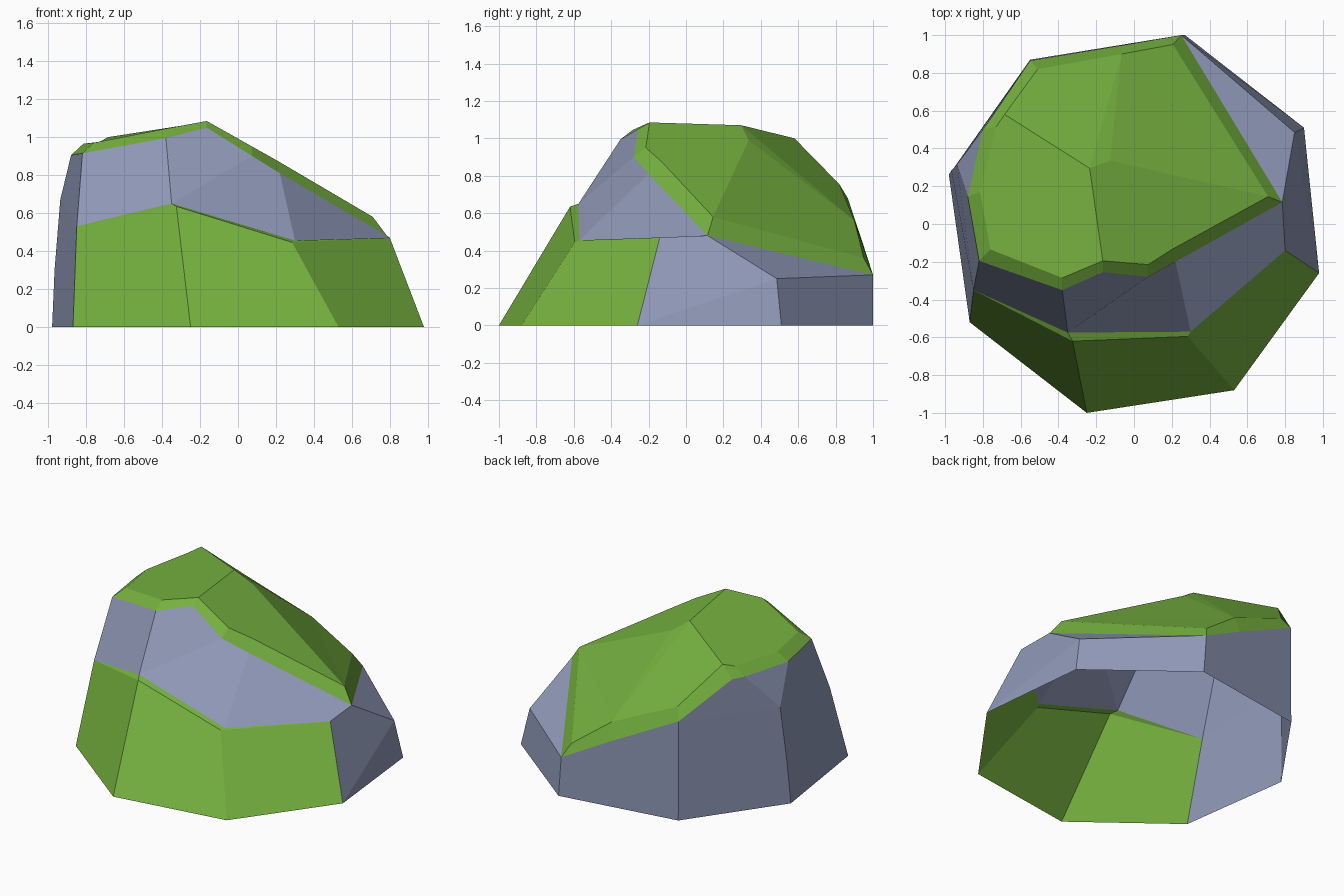
import bpy
import bmesh
from mathutils import Vector

if "Cube" in bpy.data.objects:
    bpy.data.objects.remove(bpy.data.objects["Cube"], do_unlink=True)


def make_material(name, rgb):
    material = bpy.data.materials.new(name)
    material.use_nodes = True
    colour = (*rgb, 1)
    material.diffuse_color = colour
    material.node_tree.nodes["Principled BSDF"].inputs["Base Color"].default_value = colour
    return material


def build_shell(name, material, polygons):
    """Weld flat polygons into one shell whose faces point away from the core."""
    core = Vector((0, 0, 0.3))
    bm = bmesh.new()
    for polygon in polygons:
        bm.faces.new([bm.verts.new(point) for point in polygon])
    bmesh.ops.remove_doubles(bm, verts=bm.verts, dist=0.001)
    for face in bm.faces:
        face.normal_update()
        if face.normal.dot(face.calc_center_median() - core) < 0:
            face.normal_flip()
    mesh = bpy.data.meshes.new(name)
    bm.to_mesh(mesh)
    bm.free()
    mesh.materials.append(material)
    shell = bpy.data.objects.new(name, mesh)
    bpy.context.collection.objects.link(shell)
    return shell


def loft(lower, upper, closed=False):
    """Quads between two matching outlines."""
    pairs = list(zip(lower, upper))
    following = pairs[1:] + pairs[:1] if closed else pairs[1:]
    return [(a, c, d, b) for (a, b), (c, d) in zip(pairs, following)]


grass = make_material("grass green", (0.18, 0.44, 0.05))
stone = make_material("blue grey stone", (0.28, 0.32, 0.48))

# Ground outline, eight corners starting at the front on the model's right
ground = [(x, y, 0) for x, y in (
    (-.87, -.52), (-.25, -1), (.53, -.88), (.98, -.26),
    (.9, .51), (.27, 1), (-.55, .87), (-.98, .26))]
g_front_r, g_front, g_front_l, g_left, g_back_l, g_back, g_back_r, g_right = ground

# Front grass skirt: outer lip and the inner line where it meets the stone
skirt_r, skirt_l = (-.85, -.35, .53), (.8, -.14, .47)
lip_a, lip_b = (-.325, -.62, .635), (.285, -.595, .445)
seat_a, seat_b = (-.35, -.575, .65), (.3, -.57, .455)
lip = [skirt_r, lip_a, lip_b, skirt_l]
seat = [skirt_r, seat_a, seat_b, skirt_l]
skirt = loft(ground[:4], lip)
skirt += [(skirt_r, lip_a, seat_a), (lip_a, lip_b, seat_b, seat_a),
          (lip_b, skirt_l, seat_b)]
build_shell("grass_skirt", grass, skirt)

# Grass cap: matching lower hem and upper rim, starting at the back right
hem = [(-.75, .57, .91), (-.8, .5, .915), (-.88, .145, .905), (-.82, -.195, .915),
       (-.38, -.35, .995), (-.165, -.255, 1.05), (.075, -.28, .9), (.22, -.2, .81),
       (.785, .115, .48), (.25, 1, .27), (-.07, .945, .44), (-.55, .865, .68)]
rim = [(-.685, .58, 1), (-.73, .515, .975), (-.815, .17, .965), (-.76, -.135, .97),
       (-.38, -.285, 1.045), (-.165, -.195, 1.085), (.075, -.215, .95), (.2, -.135, .88),
       (.71, .145, .58), (.206, .95, .36), (-.065, .9, .56), (-.51, .82, .755)]
crest, shoulder = (-.235, .295, 1.07), (-.127, .335, .99)
(r_back, r_back2, r_side, r_side2, r_front, r_peak,
 r_fall, r_fall2, r_low, r_tail, r_tail2, r_corner) = rim

cap = loft(hem, rim, closed=True)
cap += [
    (r_back, r_back2, r_side, r_side2, r_front, r_peak, crest),
    (r_peak, r_fall, r_fall2, r_low, shoulder, crest),
    (shoulder, r_low, r_tail2),
    (r_low, r_tail, r_tail2),
    (crest, shoulder, r_tail2),
    (crest, r_tail2, r_corner, r_back),
]
build_shell("grass_cap", grass, cap)

# Stone body, running from the ground and skirt up to the hem of the cap
(h_back, h_back2, h_side, h_side2, h_front, h_peak,
 h_fall, h_fall2, h_low, h_tail, h_tail2, h_corner) = hem
ridge_low, ridge_high = (-.967, .285, .3), (-.937, .315, .67)
knee = (.85, .485, .25)

front_stone = [
    (skirt_r, seat_a, h_front, h_side2),
    (seat_a, h_fall, h_peak, h_front),
    (seat_a, seat_b, h_fall2, h_fall),
    (seat_b, skirt_l, h_low, h_fall2),
]
left_stone = [
    (g_left, knee, h_low, skirt_l),
    (g_left, g_back_l, knee),
    (g_back_l, g_back, h_tail, knee),
    (knee, h_tail, h_low),
]
back_stone = [
    (g_back, g_back_r, h_corner, h_tail2, h_tail),
    (g_back_r, g_right, ridge_low, ridge_high, h_corner),
    (h_corner, ridge_high, h_back2, h_back),
    (ridge_high, h_side, h_back2),
]
right_stone = [
    (g_right, g_front_r, skirt_r, ridge_low),
    (ridge_low, skirt_r, ridge_high),
    (ridge_high, skirt_r, h_side2, h_side),
]
build_shell("stone_body", stone, front_stone + left_stone + back_stone + right_stone)
